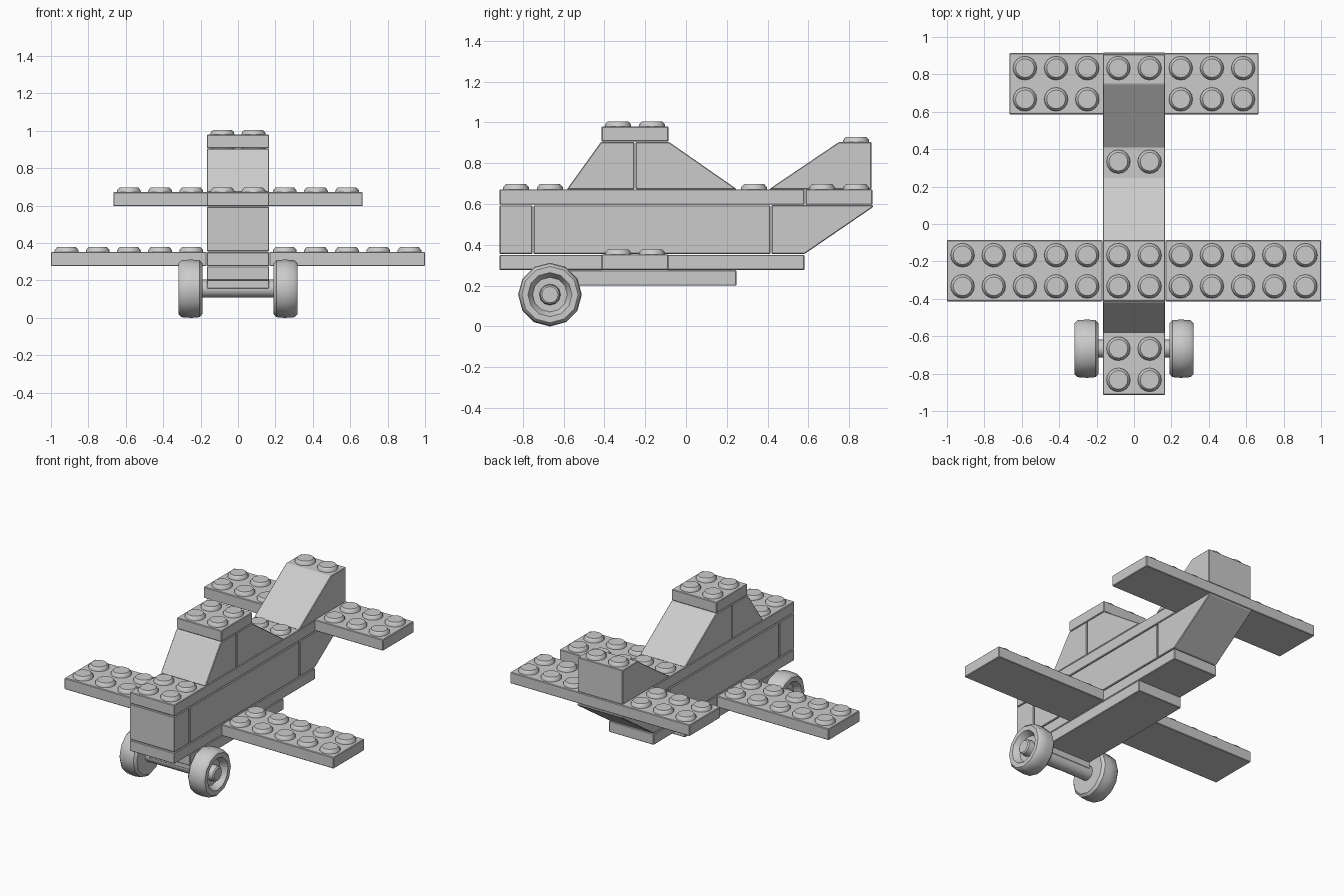
import bpy, bmesh, math
from mathutils import Vector

cube = bpy.data.objects.get("Cube")
if cube:
    bpy.data.objects.remove(cube, do_unlink=True)

grey = bpy.data.materials.new("light_grey")
colour = (0.6, 0.6, 0.6, 1)
grey.diffuse_color = colour
grey.use_nodes = True
grey.node_tree.nodes["Principled BSDF"].inputs["Base Color"].default_value = colour

P = 1 / 6            # stud spacing
GAP = 0.003          # seam between neighbouring bricks
START = -5.5 * P     # nose of the aircraft


def row(n):
    """Position along the body, n studs behind the nose."""
    return START + n * P


def finish(name, bm, smooth=False):
    bmesh.ops.recalc_face_normals(bm, faces=bm.faces)
    mesh = bpy.data.meshes.new(name)
    bm.to_mesh(mesh)
    bm.free()
    mesh.materials.append(grey)
    ob = bpy.data.objects.new(name, mesh)
    bpy.context.collection.objects.link(ob)
    if smooth:
        bpy.ops.object.select_all(action='DESELECT')
        ob.select_set(True)
        bpy.context.view_layer.objects.active = ob
        bpy.ops.object.shade_smooth_by_angle(angle=math.radians(40))
    return ob


def prism(name, profile, x0=-P, x1=P):
    """Side profile of (y, z) points extruded across x."""
    bm = bmesh.new()
    face = bm.faces.new([bm.verts.new((x0, y, z)) for y, z in profile])
    out = bmesh.ops.extrude_face_region(bm, geom=[face])
    moved = [v for v in out["geom"] if isinstance(v, bmesh.types.BMVert)]
    bmesh.ops.translate(bm, verts=moved, vec=(x1 - x0, 0, 0))
    ob = finish(name, bm)
    bevel = ob.modifiers.new("soft_edges", 'BEVEL')
    bevel.width = 0.004
    bevel.segments = 1
    return ob


def brick(name, r0, r1, z0, z1, x0=-P, x1=P):
    a, b = row(r0) + GAP, row(r1) - GAP
    return prism(name, [(a, z0), (b, z0), (b, z1), (a, z1)], x0, x1)


def lathe(bm, profile, centre, axis, sides):
    """Rings of (distance along axis, radius), capped at both ends."""
    axis = Vector(axis)
    u = Vector((0, 0, 1)) if abs(axis.z) < 0.5 else Vector((0, 1, 0))
    v = axis.cross(u)
    rings = []
    for d, r in profile:
        angles = [2 * math.pi * i / sides for i in range(sides)]
        rings.append([bm.verts.new(Vector(centre) + axis * d
                      + (u * math.cos(t) + v * math.sin(t)) * r) for t in angles])
    for a, b in zip(rings, rings[1:]):
        for i in range(sides):
            j = (i + 1) % sides
            bm.faces.new((a[i], a[j], b[j], b[i]))
    bm.faces.new(rings[0])
    bm.faces.new(rings[-1])


def studs(name, columns, rows, z):
    bm = bmesh.new()
    for c in columns:
        for r in rows:
            lathe(bm, [(-0.004, 0.064), (0.01, 0.063), (0.025, 0.05)],
                  (c * P, row(r + 0.5), z), (0, 0, 1), 16)
    finish(name, bm, True)


# Levels of the stacked layers
BELLY, KEEL, FLOOR, DECK, TOP, ROOF, CAP = 0.2, 0.277, 0.353, 0.597, 0.672, 0.904, 0.98
MID = (-0.5, 0.5)

# Fuselage
brick("belly_plate", 1, 7, BELLY, KEEL - 0.001)
brick("floor_plate", 0, 9, KEEL, FLOOR - 0.002)
brick("nose_brick", 0, 1, FLOOR + 0.002, DECK - 0.004)
brick("body_brick", 1, 8, FLOOR + 0.002, DECK - 0.004)
prism("tail_underslope", [(row(8) + GAP, FLOOR + 0.002), (row(9) - GAP, FLOOR + 0.002),
                          (row(11), DECK - 0.012), (row(11), DECK - 0.002),
                          (row(8) + GAP, DECK - 0.002)])
brick("deck_plate", 0, 9, DECK, TOP)
studs("nose_studs", MID, (0, 1), TOP)
studs("rear_deck_studs", MID, (7,), TOP)

# Cockpit
prism("windscreen_slope", [(row(2), TOP), (row(4) - GAP, TOP),
                           (row(4) - GAP, ROOF), (row(3), ROOF)])
prism("cockpit_rear_slope", [(row(4) + GAP, TOP), (row(7), TOP),
                             (row(5), ROOF), (row(4) + GAP, ROOF)])
brick("cockpit_roof", 3, 5, ROOF + 0.002, CAP)
studs("cockpit_roof_studs", MID, (3, 4), CAP)

# Tail
brick("tail_wing", 9, 11, DECK, TOP, -4 * P, 4 * P)
prism("tail_fin", [(row(8) - 0.01, TOP), (row(11) - 0.008, TOP),
                   (row(11) - 0.008, ROOF), (row(10), ROOF)])
studs("tail_fin_studs", MID, (10,), ROOF)
studs("tail_wing_studs", [s * (c + 0.5) for s in (-1, 1) for c in (1, 2, 3)], (9, 10), TOP)

# Wings and wheels, one per side
AXLE_Y, AXLE_Z = row(1.5), 0.156
tyre = [(0.19, 0.05), (0.19, 0.135), (0.205, 0.152), (0.25, 0.156), (0.303, 0.152),
        (0.317, 0.138), (0.317, 0.108), (0.305, 0.1), (0.275, 0.085), (0.275, 0.052),
        (0.312, 0.048), (0.319, 0.04)]
for side, s in (("left", 1), ("right", -1)):
    x0, x1 = sorted((s * (P + 0.001), s * 6 * P))
    brick(side + "_wing", 3, 5, KEEL, FLOOR, x0, x1)
    studs(side + "_wing_studs", [s * (c + 0.5) for c in range(1, 6)], (3, 4), FLOOR)
    bm = bmesh.new()
    lathe(bm, tyre, (0, AXLE_Y, AXLE_Z), (s, 0, 0), 12)
    finish(side + "_wheel", bm, True)

# Axle and its mount
bm = bmesh.new()
lathe(bm, [(-0.2, 0.048), (0.2, 0.048)], (0, AXLE_Y, AXLE_Z), (1, 0, 0), 12)
finish("axle", bm, True)
prism("axle_mount", [(AXLE_Y - 0.05, AXLE_Z), (AXLE_Y + 0.05, AXLE_Z),
                     (AXLE_Y + 0.05, BELLY + 0.01), (AXLE_Y - 0.05, BELLY + 0.01)])
